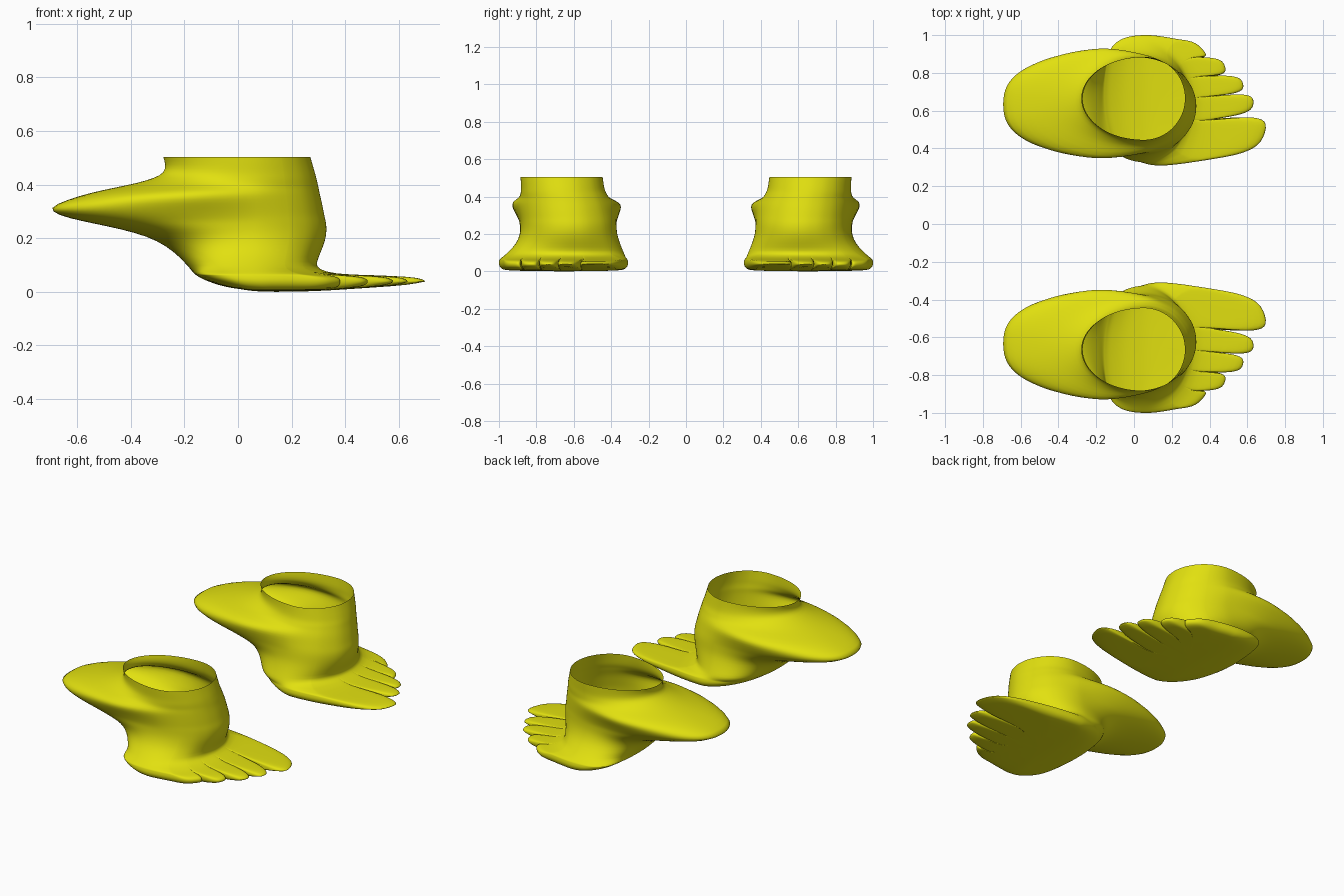
import bpy, bmesh, math
from mathutils import Vector

skin = bpy.data.materials.new("yellow")
skin.diffuse_color = (0.76, 0.75, 0.005, 1)

CX, CY = 0.05, 0.65
# gaps between toes (medial to lateral) and the toe tips
GAPS = [(0.29, 0.324), (0.355, 0.545), (0.36, 0.672), (0.335, 0.782), (0.305, 0.885), (0.22, 0.98)]
TIPS = [(0.70, 0.485), (0.638, 0.642), (0.582, 0.742), (0.485, 0.834), (0.365, 0.925)]
# sole outline from the little toe around the heel to the big toe
HEEL = [(0.12, 0.997), (0.03, 1.0), (-0.06, 0.985), (-0.125, 0.925), (-0.15, 0.79), (-0.155, 0.65),
        (-0.14, 0.53), (-0.10, 0.42), (-0.03, 0.352), (0.06, 0.318), (0.14, 0.309), (0.22, 0.315)]
# horizontal sections: z, back x, front x, inner and outer y at the flap, inner and outer y at the shin, squareness
RINGS = [(0.503, -0.28, 0.27, 0.445, 0.885, 0.445, 0.885, 2), (0.475, -0.27, 0.278, 0.445, 0.885, 0.44, 0.883, 2),
         (0.445, -0.275, 0.287, 0.44, 0.885, 0.435, 0.88, 2), (0.425, -0.31, 0.292, 0.43, 0.89, 0.43, 0.88, 2),
         (0.405, -0.38, 0.297, 0.415, 0.90, 0.42, 0.878, 2), (0.39, -0.455, 0.30, 0.395, 0.915, 0.415, 0.876, 2.1),
         (0.37, -0.55, 0.304, 0.340, 0.945, 0.405, 0.878, 2.35), (0.345, -0.635, 0.31, 0.332, 0.942, 0.395, 0.877, 2.55),
         (0.312, -0.715, 0.317, 0.345, 0.922, 0.387, 0.875, 2.5), (0.285, -0.67, 0.322, 0.357, 0.908, 0.38, 0.873, 2.5),
         (0.265, -0.59, 0.327, 0.365, 0.90, 0.376, 0.873, 2.4), (0.245, -0.49, 0.33, 0.368, 0.90, 0.373, 0.873, 2.25),
         (0.22, -0.38, 0.33, 0.37, 0.90, 0.37, 0.875, 2.1), (0.19, -0.30, 0.325, 0.368, 0.905, 0.365, 0.882, 2),
         (0.15, -0.24, 0.31, 0.355, 0.92, 0.352, 0.90, 2.1), (0.11, -0.20, 0.292, 0.338, 0.95, 0.336, 0.94, 2.3),
         (0.085, -0.178, 0.295, 0.325, 0.972, 0.325, 0.97, 2.4)]
# foot sections: toe extension, sideways inset, forward inset, heel scale, z
FOOT = [(0, 0.985, 1, 1.03, 0.066), (0.5, 0.99, 1, 1.0, 0.062), (0.85, 0.995, 1, 0.97, 0.056),
        (0.97, 1, 1, 0.92, 0.048), (1, 1, 1, 0.82, 0.037), (0.97, 0.985, 1, 0.69, 0.024),
        (0.85, 0.955, 0.995, 0.52, 0.014), (0.45, 0.92, 0.985, 0.38, 0.009), (0, 0.88, 0.97, 0.3, 0.005),
        (0, 0.5, 0.55, 0.15, 0.001)]


def spow(v, e):
    return math.copysign(abs(v) ** e, v)


def outline():
    """Pairs of (base point, toe offset) running counter-clockwise."""
    pts = []
    for i, tip in enumerate(TIPS):
        a, b = Vector(GAPS[i]), Vector(GAPS[i + 1])
        mid = (a + b) / 2
        for k in range(10):
            th = math.pi * k / 10
            u, v = -spow(math.cos(th), 0.65), math.sin(th) ** 0.5
            base = mid + (b - a) * u / 2
            narrow = 0 if i == 0 and u < 0 else 0.03
            pts.append((base, (Vector(tip) - mid) * v - (b - a) * u * narrow * v))
    ctrl = [Vector(p) for p in [(0.30, 0.955), GAPS[-1]] + HEEL + [GAPS[0], (0.38, 0.338)]]
    for i in range(1, len(ctrl) - 2):
        p0, p1, p2, p3 = ctrl[i - 1:i + 3]
        for k in range(3):
            t = k / 3
            p = 0.5 * (2 * p1 + (p2 - p0) * t + (2 * p0 - 5 * p1 + 4 * p2 - p3) * t * t
                       + (3 * p1 - p0 - 3 * p2 + p3) * t ** 3)
            pts.append((p, Vector((0, 0))))
    return pts


def build_foot(name, side):
    pts = outline()
    angles = [math.atan2((p.y - CY) / 0.345, (p.x - CX) / (0.3 if p.x > CX else 0.205)) for p, _ in pts]
    loops = []
    # collar, ankle and the flat heel flap
    for z, xb, xf, y0, y1, f0, f1, n in RINGS:
        loop = []
        for a in angles:
            c, s = math.cos(a), math.sin(a)
            x = CX + spow(c, 2 / n if c < 0 else 1) * (xf - CX if c > 0 else CX - xb)
            w = min(1, max(0, (x + 0.2) / 0.4))
            w = w * w * (3 - 2 * w)
            lo, hi = y0 + (f0 - y0) * w, y1 + (f1 - y1) * w
            loop.append((x, (lo + hi) / 2 + spow(s, 2 / n if c < 0 else 1) * (hi - lo) / 2, z))
        loops.append(loop)
    # forefoot, toes and sole
    for t, s, fwd, heel, z in FOOT:
        loop = []
        for base, toe in pts:
            p = base + toe * t
            k = heel if p.x < 0.12 else fwd
            lift = 0.014 * max(0, p.x - 0.35) / 0.35 if z < 0.03 else 0
            loop.append((0.12 + (p.x - 0.12) * k, CY + (p.y - CY) * s, z + lift))
        loops.append(loop)

    bm = bmesh.new()
    rows = [[bm.verts.new((x, y * side, z)) for x, y, z in loop] for loop in loops]
    n = len(pts)
    for r0, r1 in zip(rows, rows[1:]):
        for i in range(n):
            j = (i + 1) % n
            bm.faces.new((r0[i], r1[i], r1[j], r0[j]))
    centre = bm.verts.new((0.14, CY * side, 0))
    for i in range(n):
        bm.faces.new((rows[-1][i], centre, rows[-1][(i + 1) % n]))
    if side < 0:
        bmesh.ops.reverse_faces(bm, faces=bm.faces[:])
    for f in bm.faces:
        f.smooth = True
    me = bpy.data.meshes.new(name)
    bm.to_mesh(me)
    bm.free()
    me.materials.append(skin)
    ob = bpy.data.objects.new(name, me)
    bpy.context.collection.objects.link(ob)
    sub = ob.modifiers.new("smooth", 'SUBSURF')
    sub.levels = sub.render_levels = 1


build_foot("left_foot", 1)
build_foot("right_foot", -1)
